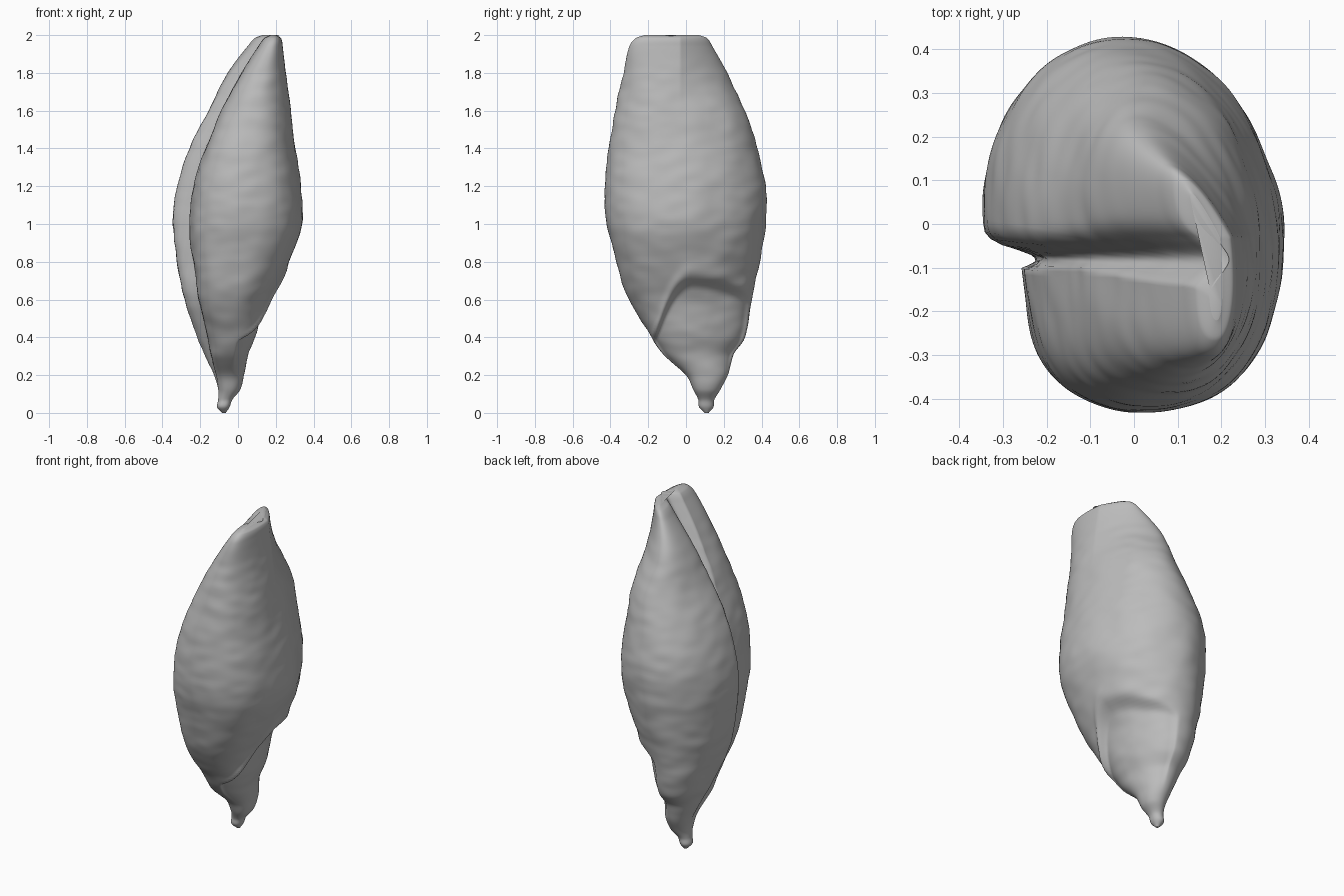
import bpy
import bmesh
from math import sin, cos, pi, exp, copysign
from mathutils import Vector, noise

cube = bpy.data.objects.get("Cube")
if cube:
    bpy.data.objects.remove(cube, do_unlink=True)

SEGMENTS = 220
RINGS = 190

# Pod outline: height, left x, right x, front y, back y
OUTLINE = [
    (0, -.085, -.065, .1, .12),
    (.03, -.11, -.045, .07, .145),
    (.07, -.105, -.03, .065, .15),
    (.12, -.105, .01, .04, .18),
    (.2, -.13, .035, 0, .22),
    (.3, -.18, .075, -.11, .25),
    (.4, -.22, .125, -.18, .31),
    (.6, -.28, .175, -.3, .35),
    (.8, -.325, .27, -.37, .39),
    (1, -.345, .335, -.42, .42),
    (1.2, -.325, .33, -.43, .42),
    (1.4, -.255, .305, -.41, .38),
    (1.6, -.155, .28, -.37, .31),
    (1.8, -.03, .25, -.33, .22),
    (1.94, .08, .235, -.3, .14),
    (1.985, .12, .225, -.265, .11),
    (2, .16, .2, -.22, .07),
]


def clamp(value):
    return max(0.0, min(1.0, value))


def smoothstep(low, high, value):
    t = clamp((value - low) / (high - low))
    return t * t * (3 - 2 * t)


def slope(index, column):
    before = OUTLINE[max(index - 1, 0)]
    after = OUTLINE[min(index + 1, len(OUTLINE) - 1)]
    return (after[column] - before[column]) / (after[0] - before[0])


def outline_at(z):
    """Smooth Hermite interpolation of the outline at a height."""
    index = 0
    while index < len(OUTLINE) - 2 and OUTLINE[index + 1][0] < z:
        index += 1
    low, high = OUTLINE[index], OUTLINE[index + 1]
    span = high[0] - low[0]
    t = (z - low[0]) / span
    blend = t * t * (3 - 2 * t)
    start, end = t * (1 - t) ** 2 * span, t * t * (t - 1) * span
    return [low[c] + (high[c] - low[c]) * blend
            + slope(index, c) * start + slope(index + 1, c) * end
            for c in range(1, 5)]


def surface_point(angle, z):
    left, right, front, back = outline_at(z)
    half_x, half_y = (right - left) / 2, (back - front) / 2
    mid_x, mid_y = (left + right) / 2, (front + back) / 2
    c, s = cos(angle), sin(angle)
    # The front corners of the section are fuller than the back ones
    power = .89 if s < 0 else 1
    u = copysign(abs(c) ** power, c)
    v = copysign(abs(s) ** power, s)
    x, y = mid_x + half_x * u, mid_y + half_y * v
    body = smoothstep(.08, .35, z)

    # Slight skew, and a tip ridge that hooks towards the seam at the back
    x -= .06 * half_y * v * body
    x -= .4 * max(0, y + .03) * smoothstep(1.5, 1.95, z)

    # Folded seam down the left-hand face, with a lower front lip
    seam = .1 - .18 * smoothstep(.1, .7, z)
    if u < 0:
        front_lip = 1 - smoothstep(seam - .02, seam + .07, y)
        lip_cut = min(.08, .3 * half_x) * front_lip * u ** 4
        depth = .35 * half_x + .05 * smoothstep(1.4, 1.9, z)
        width = .03 + .02 * smoothstep(1.4, 1.9, z)
        groove = exp(-((y - seam) / width) ** 2) * smoothstep(0, .5, -u)
        x += body * max(lip_cut, depth * groove)

    # Arched hollow under the ledge on the right-hand face
    if u > 0:
        steepness = 8 if y < .03 else .9
        arch = .71 - steepness * (y - .03) ** 2
        hollow = smoothstep(-.02, .06, arch - z) * smoothstep(.15, .4, z)
        x -= .035 * hollow * smoothstep(.1, .5, u)
        rim = exp(-((z - arch - .03) / .04) ** 2)
        x += .012 * rim * smoothstep(.2, .6, u)

    # Gentle lumps and wrinkles of the dry skin
    fade = body * (1 - smoothstep(1.7, 1.95, z))
    lumps = noise.noise(Vector((x * 5, y * 5, z * 4))) * .008
    wrinkles = noise.noise(Vector((x * 9, y * 9, z * 17))) * .004
    bump = (lumps + wrinkles) * fade
    return x + bump * c, y + bump * s, z


# One flat colour for the whole pod
material = bpy.data.materials.new("pod_grey")
material.use_nodes = True
colour = (.5, .5, .5, 1)
material.diffuse_color = colour
material.node_tree.nodes["Principled BSDF"].inputs["Base Color"].default_value = colour

# Loft the pod from rings
bm = bmesh.new()
rings = []
for row in range(RINGS + 1):
    z = 1 - cos(pi * row / RINGS)
    rings.append([bm.verts.new(surface_point(2 * pi * k / SEGMENTS, z))
                  for k in range(SEGMENTS)])
for lower, upper in zip(rings, rings[1:]):
    for k in range(SEGMENTS):
        n = (k + 1) % SEGMENTS
        bm.faces.new((lower[k], lower[n], upper[n], upper[k]))
bm.faces.new(list(reversed(rings[0])))
bm.faces.new(rings[-1])
for face in bm.faces:
    face.smooth = True

mesh = bpy.data.meshes.new("seed_pod")
bm.to_mesh(mesh)
bm.free()
mesh.materials.append(material)
pod = bpy.data.objects.new("seed_pod", mesh)
bpy.context.collection.objects.link(pod)
